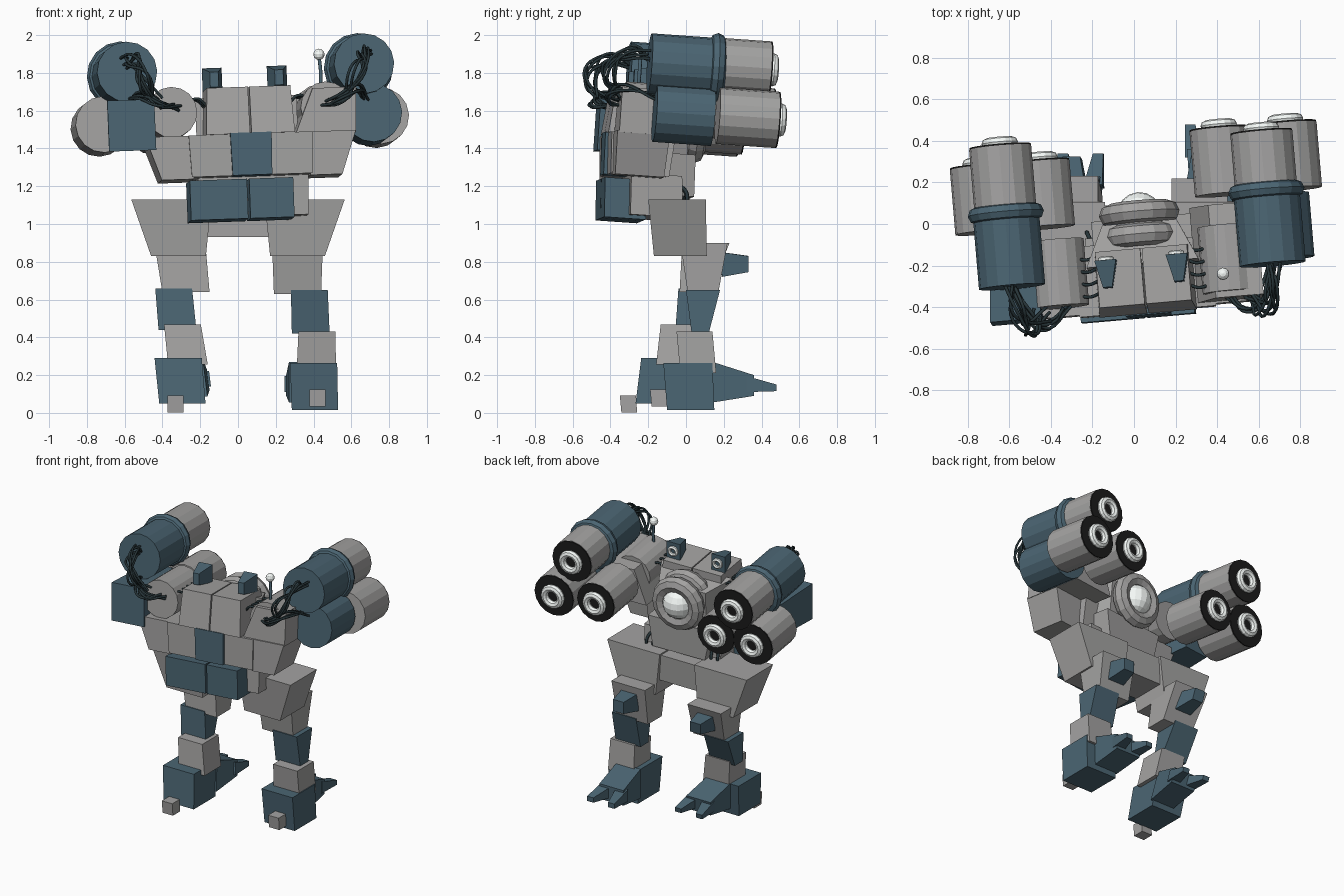
import bpy, bmesh, random
from math import radians, pi
from mathutils import Matrix

if "Cube" in bpy.data.objects:
    bpy.data.objects.remove(bpy.data.objects["Cube"])

random.seed(4)
I = Matrix.Identity(4)


def material(name, rgb):
    m = bpy.data.materials.new(name)
    m.diffuse_color = (*rgb, 1)
    m.use_nodes = True
    m.node_tree.nodes["Principled BSDF"].inputs["Base Color"].default_value = m.diffuse_color
    return m


GREY = material("armour_grey", (0.37, 0.365, 0.36))
BLUE = material("dark_blue", (0.07, 0.13, 0.17))
BLACK = material("black", (0.012, 0.012, 0.012))
CABLE = material("cable", (0.02, 0.035, 0.04))
WHITE = material("pale", (0.93, 0.97, 0.95))

# Torso frame: turned, rolled and pitched a little above the hips
TORSO = (Matrix.Translation((0.03, 0, 1.5)) @ Matrix.Rotation(radians(5), 4, 'Z')
         @ Matrix.Rotation(radians(-2), 4, 'Y') @ Matrix.Rotation(radians(-4), 4, 'X')
         @ Matrix.Translation((0, 0, -1.5)))


def finish(name, bm, mat, M):
    bm.transform(M)
    bmesh.ops.recalc_face_normals(bm, faces=bm.faces)
    me = bpy.data.meshes.new(name)
    bm.to_mesh(me)
    bm.free()
    ob = bpy.data.objects.new(name, me)
    bpy.context.collection.objects.link(ob)
    me.materials.append(mat)
    return ob


def frustum(name, axis, t0, r0, t1, r1=None, mat=GREY, M=I, s=1):
    """Box whose end rectangles (u0,u1,v0,v1) may differ, along 'z' or 'y'; s=-1 mirrors x."""
    r1 = r1 or r0
    bm = bmesh.new()
    bmesh.ops.create_cube(bm, size=2)
    for v in bm.verts:
        t, r = (t1, r1) if v.co.z > 0 else (t0, r0)
        u = r[1] if v.co.x > 0 else r[0]
        w = r[3] if v.co.y > 0 else r[2]
        v.co = (s * u, w, t) if axis == 'z' else (s * u, t, w)
    return finish(name, bm, mat, M)


def barrel(name, x, z, y0, y1, r, mat=GREY, M=TORSO, n=16):
    bm = bmesh.new()
    bmesh.ops.create_cone(bm, cap_ends=True, segments=n, radius1=r, radius2=r, depth=y1 - y0)
    T = Matrix.Translation((x, (y0 + y1) / 2, z)) @ Matrix.Rotation(pi / 2, 4, 'X')
    return finish(name, bm, mat, M @ T)


def ring(name, x, y, z, R, r, mat=GREY, n=16, m=8, M=TORSO):
    """Torus around the y axis: a small circle spun about the axis."""
    bm = bmesh.new()
    bmesh.ops.create_circle(bm, segments=m, radius=r, matrix=Matrix.Translation((R, 0, 0)))
    bmesh.ops.spin(bm, geom=bm.verts[:] + bm.edges[:], cent=(0, 0, 0), axis=(0, 1, 0),
                   angle=2 * pi, steps=n)
    bmesh.ops.remove_doubles(bm, verts=bm.verts, dist=1e-4)
    return finish(name, bm, mat, M @ Matrix.Translation((x, y, z)))


def ball(name, co, r, mat, M=TORSO, n=16):
    bm = bmesh.new()
    bmesh.ops.create_uvsphere(bm, u_segments=n, v_segments=n // 2, radius=r)
    return finish(name, bm, mat, M @ Matrix.Translation(co))


def cable(name, pts, r=0.008, jitter=0.0, count=1, mat=CABLE, M=TORSO):
    cu = bpy.data.curves.new(name, 'CURVE')
    cu.dimensions = '3D'
    cu.bevel_depth, cu.bevel_resolution, cu.resolution_u = r, 1, 6
    cu.use_fill_caps = True
    for _ in range(count):
        sp = cu.splines.new('BEZIER')
        sp.bezier_points.add(len(pts) - 1)
        for b, p in zip(sp.bezier_points, pts):
            b.co = [c + random.uniform(-jitter, jitter) for c in p]
            b.handle_left_type = b.handle_right_type = 'AUTO'
    cu.materials.append(mat)
    ob = bpy.data.objects.new(name, cu)
    bpy.context.collection.objects.link(ob)
    ob.matrix_world = M
    return ob


def muzzle(name, x, z, y, r):
    barrel(name + "_muzzle_cap", x, z, y, y + 0.008, r * 0.99, BLACK)
    ring(name + "_muzzle_ring", x, y + 0.022, z, 0.062, 0.026, WHITE)


# Gun clusters
for s, side in ((1, "right"), (-1, "left")):
    up, out, inn = (side + "_gun_" + k for k in ("upper", "outer", "inner"))
    e = 0.04 * s
    barrel(up + "_breech", s * 0.63, 1.81, -0.27, 0.09, 0.16, BLUE)
    ring(up + "_collar", s * 0.63, 0.085, 1.812, 0.142, 0.042, BLUE)
    barrel(up + "_barrel", s * 0.63, 1.822, 0.08, 0.385 - e * .5, 0.15)
    muzzle(up, s * 0.63, 1.822, 0.385 - e * .5, 0.15)
    barrel(out + "_barrel", s * 0.74, 1.555, 0.06 + e, 0.375 + e, 0.15)
    muzzle(out, s * 0.74, 1.555, 0.375 + e, 0.15)
    xi, zi = (0.42, 1.59) if s > 0 else (-0.455, 1.55)
    barrel(inn + "_barrel", xi, zi, 0.06 + e, 0.375 + e, 0.143)
    muzzle(inn, xi, zi, 0.375 + e, 0.143)
    barrel(inn + "_breech", s * 0.41, 1.58, -0.37, -0.05, 0.135)
    # hoses looping out of the breeches
    cable(side + "_upper_hoses", [(s * .64, -.25, 1.85), (s * .61, -.40, 1.86), (s * .57, -.48, 1.75),
                                  (s * .50, -.41, 1.64)], jitter=0.04, count=7)
    cable(side + "_lower_hoses", [(s * .64, -.21, 1.64), (s * .57, -.41, 1.67), (s * .48, -.46, 1.62),
                                  (s * .38, -.36, 1.60)], jitter=0.022, count=5)
    for k in range(4):
        y = -0.32 + 0.06 * k
        cable(side + "_neck_hose", [(s * .21, y, 1.6), (s * .28, y - .02, 1.65), (s * .33, y + .02, 1.58)])
        cable(side + "_hip_hose", [(s * (.1 + .05 * k), -.05, 1.2), (s * (.12 + .05 * k), .0, 1.16),
                                   (s * (.12 + .05 * k), .01, 1.08)], r=0.01)
barrel("right_gun_outer_breech", 0.67, 1.55, -0.23, 0.08, 0.155, BLUE)
frustum("left_ammo_box", 'y', -0.42, (-.755, -.505, 1.38, 1.65), 0.0, (-.72, -.53, 1.42, 1.66), BLUE, TORSO)
frustum("right_shoulder_box", 'z', 1.44, (.24, .56, -.40, .06), 1.68, (.34, .57, -.40, .05), M=TORSO)

# Torso
SKIRT = TORSO @ Matrix.Translation((-.025, 0, 0))
for s, side in ((1, "right"), (-1, "left")):
    frustum(side + "_back_pack", 'z', 1.45, (.004, .235, -.43, -.12), 1.70,
            (.004, .222, -.40, -.13), M=TORSO, s=s)
    frustum(side + "_sensor", 'y', -.31, (.15, .195, 1.71, 1.79), -.18, (.12, .225, 1.695, 1.82),
            BLUE, TORSO, s)
    ring(side + "_sensor_lens", s * .17, -.172, 1.76, 0.028, 0.012, WHITE, 12, 6)
    frustum(side + "_chest_block", 'z', 1.23, (.10, .32, -.41, -.10), 1.45, (.10, .33, -.42, -.08),
            M=TORSO, s=s)
    frustum(side + "_chest_wing", 'z', 1.22, (.31, .48, -.40, -.14), 1.45, (.32, .56, -.41, -.13),
            M=TORSO, s=s)
    w = .24 if s > 0 else .31
    frustum(side + "_rear_skirt", 'z', 1.0, (.006, w, -.42, -.20), 1.21, (.006, w, -.43, -.2),
            BLUE, SKIRT, s)
frustum("spine_plate", 'z', 1.23, (-.105, .105, -.43, -.1), 1.455, (-.11, .11, -.435, -.1), BLUE, TORSO)
frustum("waist_block", 'z', 1.02, (-.28, .30, -.29, -.01), 1.24, (-.28, .31, -.30, -.03), M=TORSO)
frustum("belly_block", 'z', 1.14, (-.2, .2, -.15, .05), 1.36, (-.24, .24, -.2, .04), M=TORSO)
frustum("front_hull", 'y', -.2, (-.27, .27, 1.28, 1.66), .0, (-.18, .18, 1.35, 1.62), M=TORSO)

# Cockpit window
ring("window_rear_ring", 0, -.06, 1.525, 0.14, 0.055)
barrel("window_tube", 0, 1.52, -.1, .04, 0.15)
ring("window_front_ring", 0, .05, 1.52, 0.14, 0.055)
ball("window_dome", (0, .045, 1.52), 0.108, WHITE)

# Antenna
cable("antenna_stalk", [(.385, -.30, 1.66), (.395, -.30, 1.75), (.39, -.30, 1.85)], r=0.01, mat=BLUE)
ball("antenna_ball", (.39, -.30, 1.865), 0.03, WHITE, n=12)

# Hips
frustum("hip_bridge", 'z', .93, (-.17, .19, -.17, .08), 1.12, (-.2, .2, -.17, .09))
# Left leg is the mirrored right leg, sheared back towards the foot
LEFT = Matrix(((-1, 0, -.12, .115), (0, 1, .2, -.17), (0, 0, .96, .035), (0, 0, 0, 1)))
for side, M in (("right", I), ("left", LEFT)):
    s = 1 if side == "right" else -1
    frustum(side + "_hip", 'z', .83, (.17, .46, -.17, .11), 1.13, (.14, .565, -.20, .105), s=s)
    frustum(side + "_thigh", 'z', .63, (.19, .44, .01, .17), .90, (.18, .45, -.03, .22), M=M)
    frustum(side + "_knee_guard", 'y', .19, (.25, .38, .72, .85), .33,
            (.275, .36, .745, .83), BLUE, M)
    frustum(side + "_shin", 'z', .42, (.285, .485, .03, .12), .65, (.28, .475, .0, .18), BLUE, M)
    MA = M if s > 0 else Matrix.Translation((.06, 0, .02)) @ M
    frustum(side + "_ankle", 'z', .21, (.31, .52, -.03, .16), .43, (.32, .515, -.05, .14), M=MA)
    frustum(side + "_foot", 'z', .015, (.285, .53, -.10, .15), .265, (.275, .525, -.12, .14), BLUE, M)
    # toe block on the inner side, with two splayed claws
    frustum(side + "_toe", 'y', .14, (.27, .46, .055, .27), .36, (.255, .45, .09, .20), BLUE, M)
    for c, sp in ((.29, -.02), (.41, .03)):
        frustum(side + "_claw", 'y', .32, (c - .045, c + .045, .11, .195), .48,
                (c + sp - .025, c + sp + .025, .115, .15), BLUE, M)

# Heel blocks
for side, (x, y, z) in (("right", (.42, -.14, .08)), ("left", (-.33, -.30, .046))):
    frustum(side + "_heel", 'z', z - .045, (x - .042, x + .042, y - .042, y + .042), z + .045,
            (x - .042, x + .042, y - .05, y + .034))
